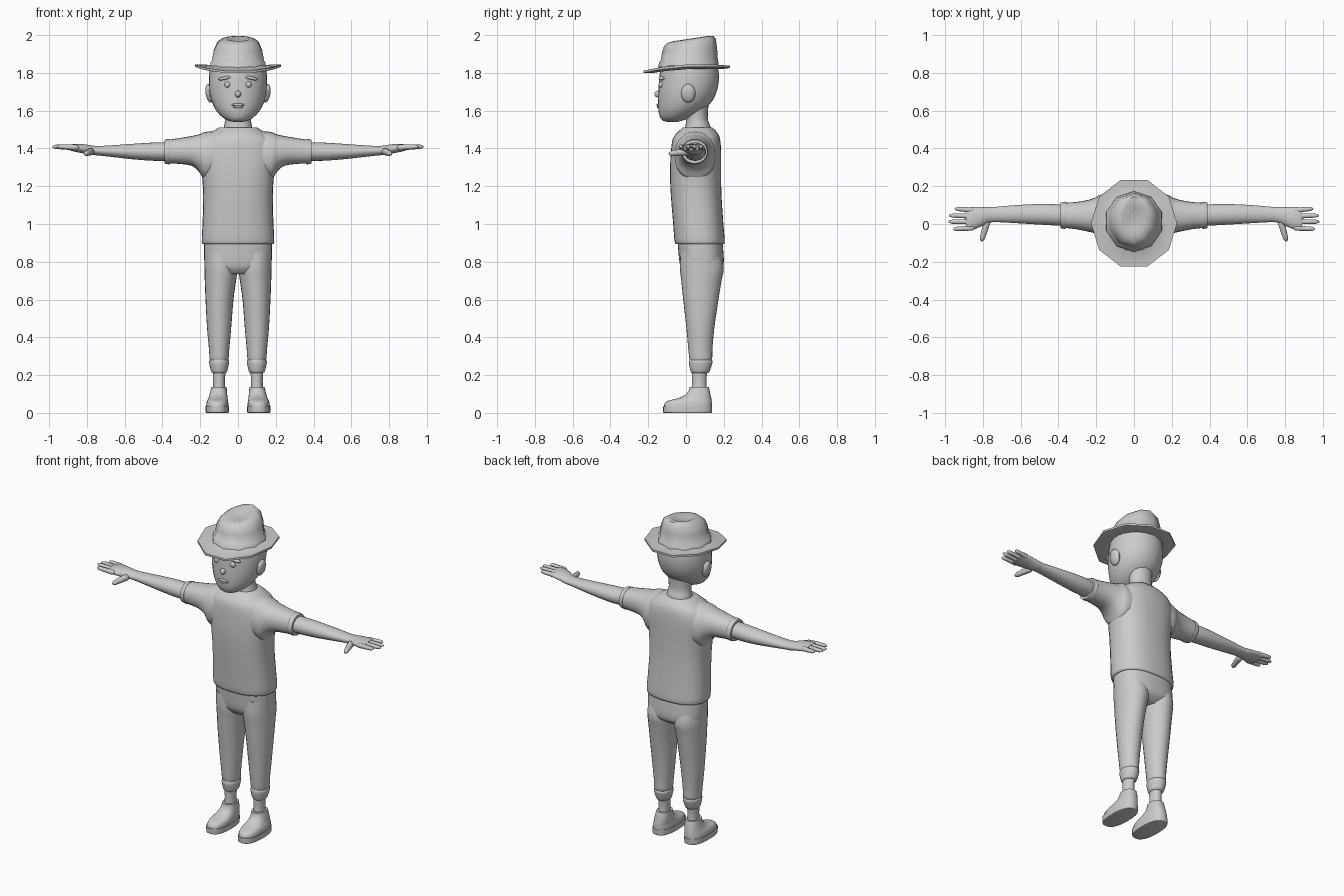
import bpy, bmesh, math
from mathutils import Vector, Matrix

grey = bpy.data.materials.new("plain_grey")
grey.diffuse_color = (0.6, 0.6, 0.6, 1)


def finish(name, bm, mirror=False, angle=40):
    """Turn a bmesh into a smooth object, optionally mirrored across x."""
    bmesh.ops.recalc_face_normals(bm, faces=bm.faces)
    me = bpy.data.meshes.new(name)
    bm.to_mesh(me)
    bm.free()
    me.materials.append(grey)
    me.shade_smooth()
    me.set_sharp_from_angle(angle=math.radians(angle))
    ob = bpy.data.objects.new(name, me)
    bpy.context.collection.objects.link(ob)
    if mirror:
        ob.modifiers.new("mirror", 'MIRROR').use_mirror_merge = False
    return ob


def spline(rows, steps):
    """Catmull-Rom interpolation between the rows."""
    out = []
    for i in range(len(rows) - 1):
        a, b, c, d = (rows[max(0, min(len(rows) - 1, i + k))] for k in (-1, 0, 1, 2))
        for s in range(steps):
            t = s / steps
            out.append([0.5 * (2*q + (r-p)*t + (2*p-5*q+4*r-s4)*t*t + (3*q-p-3*r+s4)*t**3)
                        for p, q, r, s4 in zip(a, b, c, d)])
    return out + [list(rows[-1])]


def loft(name, rows, axis='z', n=24, steps=3, power=2.0, mirror=False, angle=40):
    """Closed tube. z rows: z, x centre, half x, y min, y max.
    x rows: x, y min, y max, z min, z max."""
    bm = bmesh.new()
    rings = []
    for r in (spline(rows, steps) if steps > 1 else rows):
        ring = []
        for i in range(n):
            a = 2 * math.pi * i / n
            c, s = [math.copysign(abs(v) ** (2 / power), v) for v in (math.cos(a), math.sin(a))]
            if axis == 'z':
                co = (r[1] + r[2]*c, (r[3]+r[4])/2 + (r[4]-r[3])/2*s, r[0])
            else:
                co = (r[0], (r[1]+r[2])/2 + (r[2]-r[1])/2*c, (r[3]+r[4])/2 + (r[4]-r[3])/2*s)
            ring.append(bm.verts.new(co))
        rings.append(ring)
    for a, b in zip(rings, rings[1:]):
        for i in range(n):
            bm.faces.new((a[i], a[(i+1) % n], b[(i+1) % n], b[i]))
    bm.faces.new(rings[0][::-1])
    bm.faces.new(rings[-1])
    return finish(name, bm, mirror, angle)


def blob(name, loc, size, mirror=False, rot=0.0):
    bm = bmesh.new()
    bmesh.ops.create_uvsphere(bm, u_segments=14, v_segments=10, radius=1)
    m = Matrix.Translation(loc) @ Matrix.Rotation(rot, 4, 'Y') @ Matrix.Diagonal((*size, 1))
    bmesh.ops.transform(bm, matrix=m, verts=bm.verts)
    return finish(name, bm, mirror)


def digit(name, a, b, r1, r2):
    """Tapered finger with a rounded tip from a to b."""
    a, b = Vector(a), Vector(b)
    bm = bmesh.new()
    L = (b - a).length
    bmesh.ops.create_uvsphere(bm, u_segments=10, v_segments=8, radius=1)
    for v in bm.verts:
        t = 0.5 + 0.5 * v.co.z
        r = r1 + (r2 - r1) * t
        flat = max(0.0, 1 - v.co.z**2) ** 0.5 or 1
        k = r * min(1, flat * 1.5) / flat
        v.co = Vector((v.co.x * k, v.co.y * k, t * L))
    q = (b - a).to_track_quat('Z', 'Y').to_matrix().to_4x4()
    bmesh.ops.transform(bm, matrix=Matrix.Translation(a) @ q, verts=bm.verts)
    return finish(name, bm, True)


# Shirt with sleeves
loft("shirt", [(.893, 0, .18, -.05, .195), (.905, 0, .192, -.06, .205), (1.0, 0, .188, -.068, .198),
               (1.15, 0, .184, -.08, .188), (1.27, 0, .192, -.085, .186), (1.38, 0, .205, -.08, .186),
               (1.45, 0, .185, -.07, .18), (1.485, 0, .14, -.045, .165), (1.512, 0, .1, -.015, .138)],
     power=2.4, n=32, angle=60)
loft("sleeve", [(.1, -.06, .16, 1.24, 1.495), (.175, -.06, .155, 1.235, 1.487), (.205, -.05, .14, 1.275, 1.475),
                (.245, -.04, .127, 1.308, 1.466), (.31, -.027, .116, 1.318, 1.455),
                (.375, -.02, .112, 1.322, 1.445), (.385, -.016, .108, 1.326, 1.441)],
     'x', power=2.2, mirror=True, angle=60)
loft("sleeve_hem", [(.362, -.024, .116, 1.317, 1.45), (.368, -.026, .118, 1.316, 1.451),
                    (.388, -.022, .113, 1.32, 1.446)], 'x', mirror=True)

# Arms and hands
loft("arm", [(.36, -.01, .1, 1.335, 1.432), (.45, -.006, .106, 1.335, 1.431), (.55, 0, .104, 1.342, 1.425),
             (.65, .006, .098, 1.353, 1.418), (.74, .01, .09, 1.363, 1.413), (.78, .002, .09, 1.366, 1.417),
             (.82, -.018, .09, 1.374, 1.423), (.86, -.03, .09, 1.382, 1.424), (.89, -.026, .083, 1.389, 1.42)],
     'x', mirror=True, angle=60)
for name, y0, y1, tip in (("index_finger", -.02, -.027, .96), ("middle_finger", .012, .012, .985),
                          ("ring_finger", .042, .045, .982), ("little_finger", .072, .081, .95)):
    digit(name, (.84, y0, 1.404), (tip, y1, 1.41), .016, .0105)
digit("thumb", (.775, .025, 1.385), (.808, -.093, 1.372), .021, .013)

# Trousers
loft("trouser_hips", [(.735, 0, .12, 0, .15), (.765, 0, .168, -.025, .19), (.8, 0, .178, -.035, .2),
                      (.85, 0, .18, -.04, .198), (.91, 0, .18, -.045, .193)], power=2.5, n=32, angle=60)
loft("trouser_leg", [(.27, .1, .044, .025, .125), (.285, .1, .05, .018, .138), (.34, .1, .054, .012, .14),
                     (.45, .1, .064, .002, .15), (.6, .098, .074, -.015, .172), (.7, .093, .083, -.025, .188),
                     (.77, .09, .088, -.033, .2), (.85, .09, .088, -.03, .18)], mirror=True, angle=60)
loft("trouser_cuff", [(.212, .1, .036, .03, .118), (.222, .1, .043, .024, .126), (.262, .1, .052, .016, .139),
                      (.276, .1, .051, .018, .139), (.283, .1, .046, .02, .13)], mirror=True, angle=60)

# Ankles and shoes
loft("ankle", [(.1, .1, .034, .028, .112), (.17, .1, .031, .032, .108), (.24, .1, .036, .03, .115)], mirror=True)
loft("shoe_sole", [(0, .11, .058, -.117, .135), (.005, .11, .061, -.121, .138),
                   (.035, .11, .061, -.122, .139)], power=2.5, mirror=True)
loft("shoe_upper", [(.03, .11, .059, -.118, .137), (.05, .109, .058, -.113, .137), (.064, .108, .055, -.095, .136),
                    (.076, .106, .051, -.05, .134), (.095, .104, .047, -.005, .13), (.12, .102, .043, .015, .125),
                    (.138, .101, .04, .018, .12)], power=2.4, mirror=True, angle=60)

# Neck and head
loft("neck", [(1.46, 0, .085, -.02, .14), (1.52, 0, .074, -.003, .128), (1.56, 0, .068, 0, .115),
              (1.64, 0, .075, -.01, .12)])
loft("head", [(1.541, 0, .02, -.1, -.045), (1.547, 0, .05, -.122, -.02), (1.565, 0, .082, -.137, .03),
              (1.6, 0, .115, -.146, .088), (1.65, 0, .14, -.148, .138), (1.71, 0, .153, -.146, .165),
              (1.78, 0, .154, -.141, .175), (1.85, 0, .145, -.13, .165)], n=28, angle=70)
blob("ear", (.152, .012, 1.692), (.02, .038, .05), True, .15)
blob("eye", (.055, -.128, 1.738), (.017, .017, .017), True)
blob("nose", (0, -.148, 1.688), (.016, .02, .018))
blob("eyebrow", (.072, -.129, 1.772), (.036, .016, .009), True, .2)
blob("upper_lip", (0, -.146, 1.631), (.038, .01, .007))
blob("lower_lip", (0, -.145, 1.62), (.028, .01, .007))

# Hat brim: ten-sided plate, curled up at the sides and dipping at the front
bm = bmesh.new()
rings = []
for scale, dz in ((.6, .004), (.62, .022), (.8, .008), (1, .008), (1, -.004), (.8, -.008)):
    ring = []
    for i in range(10):
        a = math.pi * i / 5
        x, y = .228 * math.cos(a) * scale, .004 + .241 * math.sin(a) * scale
        z = 1.818 + .045 * y + dz + .35 * x * x * scale - .12 * max(0, -y) ** 2
        ring.append(bm.verts.new((x, y, z)))
    rings.append(ring)
for a, b in zip(rings, rings[1:] + rings[:1]):
    for i in range(10):
        bm.faces.new((a[i], a[(i+1) % 10], b[(i+1) % 10], b[i]))
finish("hat_brim", bm, angle=50)

# Hat crown: ten-sided, top sloping down to the front with a dent in the middle
bm = bmesh.new()
rings = []
for z, rx, y0, y1, slope in ((1.82, .158, -.15, .175, 0), (1.858, .152, -.142, .172, 0), (1.862, .146, -.135, .169, 0),
                             (1.92, .134, -.126, .165, .06), (1.96, .114, -.116, .158, .14),
                             (1.977, .088, -.095, .145, .15), (1.98, .062, -.06, .115, .15),
                             (1.967, .03, -.02, .07, .12)):
    ring = []
    for i in range(10):
        a = math.pi * i / 5 + math.pi / 10
        y = (y0 + y1) / 2 + (y1 - y0) / 2 * math.sin(a)
        ring.append(bm.verts.new((rx * math.cos(a), y, z + slope * (y - .015))))
    rings.append(ring)
for a, b in zip(rings, rings[1:]):
    for i in range(10):
        bm.faces.new((a[i], a[(i+1) % 10], b[(i+1) % 10], b[i]))
bm.faces.new(rings[-1])
finish("hat_crown", bm, angle=50)
